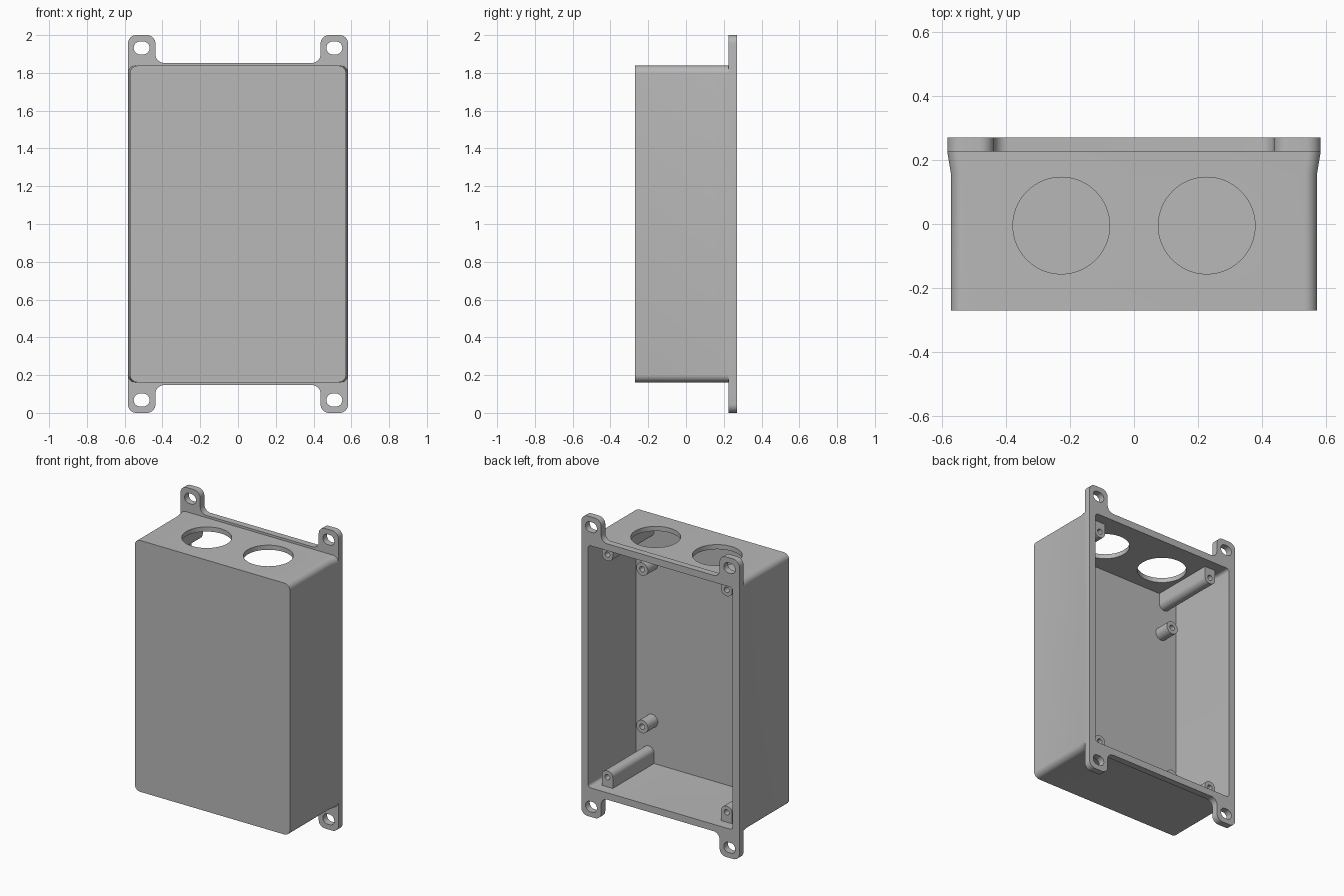
import bpy, bmesh
from math import cos, sin, pi

if "Cube" in bpy.data.objects:
    bpy.data.objects.remove(bpy.data.objects["Cube"], do_unlink=True)

grey = bpy.data.materials.new("plain grey")
grey.use_nodes = True
grey.diffuse_color = (0.48, 0.48, 0.48, 1)
grey.node_tree.nodes["Principled BSDF"].inputs["Base Color"].default_value = grey.diffuse_color

FRONT, BACK, MID = -0.27, 0.27, 1.0
FLANGE_Y = 0.226
INNER_X, INNER_Z, INNER_Y = 0.533, 0.807, -0.235


def rounded(corners, steps=8):
    """Outline from right-angle corners (x, z, radius)."""
    out = []
    for i, (x, z, r) in enumerate(corners):
        if r == 0:
            out.append((x, z))
            continue
        dirs = []
        for nx, nz, _ in (corners[i - 1], corners[(i + 1) % len(corners)]):
            length = ((nx - x) ** 2 + (nz - z) ** 2) ** 0.5
            dirs.append(((nx - x) / length, (nz - z) / length))
        (ax, az), (bx, bz) = dirs
        for k in range(steps + 1):
            c, s = 1 - cos(k / steps * pi / 2), 1 - sin(k / steps * pi / 2)
            out.append((x + r * (bx * c + ax * s), z + r * (bz * c + az * s)))
    return out


def rect(hx, hz, r, cx=0, cz=MID):
    return rounded([(cx + hx, cz - hz, r), (cx + hx, cz + hz, r),
                    (cx - hx, cz + hz, r), (cx - hx, cz - hz, r)])


def circle(cx, cz, r, n=32):
    return [(cx + r * cos(2 * pi * k / n), cz + r * sin(2 * pi * k / n)) for k in range(n)]


def loft(name, sections, axis="y"):
    """Closed solid through (depth, outline) sections, along y or z."""
    bm = bmesh.new()
    rings = []
    for d, pts in sections:
        rings.append([bm.verts.new((u, d, v) if axis == "y" else (u, v, d)) for u, v in pts])
    n = len(rings[0])
    for a, b in zip(rings, rings[1:]):
        for i in range(n):
            j = (i + 1) % n
            bm.faces.new((a[i], a[j], b[j], b[i]))
    bm.faces.new(rings[0])
    bm.faces.new(rings[-1])
    bmesh.ops.recalc_face_normals(bm, faces=bm.faces[:])
    mesh = bpy.data.meshes.new(name)
    bm.to_mesh(mesh)
    bm.free()
    mesh.materials.append(grey)
    obj = bpy.data.objects.new(name, mesh)
    bpy.context.collection.objects.link(obj)
    return obj


def combine(obj, other, operation):
    mod = obj.modifiers.new(operation.lower(), "BOOLEAN")
    mod.operation, mod.solver, mod.object = operation, "EXACT", other
    bpy.context.view_layer.objects.active = obj
    bpy.ops.object.modifier_apply(modifier=mod.name)
    bpy.data.objects.remove(other, do_unlink=True)


def smooth(obj):
    bpy.ops.object.select_all(action="DESELECT")
    obj.select_set(True)
    bpy.context.view_layer.objects.active = obj
    bpy.ops.object.shade_smooth_by_angle(angle=0.5)


# Box body, flaring at the sides toward the flange
body = rect(0.572, 0.838, 0.04)
flare = rect(0.583, 0.838, 0.04)
box = loft("box_shell", [(FRONT, body), (0.16, body), (FLANGE_Y, flare),
                         (0.245, rect(0.575, 0.838, 0.04))])

# Mounting flange with four ears
W, E, T, R = 0.583, 0.437, 0.853, 0.045
upper = [(W, MID), (E, MID), (E, T), (-E, T), (-E, MID), (-W, MID)]
corners = [(x, MID + z, R) for x, z in upper] + [(-x, MID - z, R) for x, z in upper]
flange = loft("flange", [(FLANGE_Y, rounded(corners)), (BACK, rounded(corners))])
combine(box, flange, "UNION")

# Hollow interior, open at the back
inner = rect(INNER_X, INNER_Z, 0.02)
combine(box, loft("cavity", [(INNER_Y, inner), (BACK + 0.1, inner)]), "DIFFERENCE")

# Slots in the ears and round openings in the top
for sx in (-1, 1):
    for sz in (-1, 1):
        slot = rect(0.042, 0.034, 0.033, sx * 0.51, MID + sz * 0.932)
        combine(box, loft("slot", [(0.15, slot), (0.35, slot)]), "DIFFERENCE")
    ring = circle(sx * 0.227, -0.005, 0.151, 64)
    combine(box, loft("opening", [(1.7, ring), (1.95, ring)], "z"), "DIFFERENCE")
smooth(box)

# Short bosses on the front wall and long screw posts on the floor and ceiling
for sx, side in ((1, "left"), (-1, "right")):
    for sz, level in ((1, "upper"), (-1, "lower")):
        bx, bz = sx * 0.415, MID + sz * 0.525
        ring, bore = circle(bx, bz, 0.043), circle(bx, bz, 0.018)
        boss = loft(f"{level}_{side}_boss", [(INNER_Y - 0.01, ring), (-0.13, ring)])
        combine(boss, loft("bore", [(-0.22, bore), (0, bore)]), "DIFFERENCE")
        smooth(boss)

        px, wall, tip = sx * 0.44, MID + sz * 0.82, MID + sz * 0.7
        shape = rounded([(px - 0.04, wall, 0), (px + 0.04, wall, 0),
                         (px + 0.04, tip, 0.038), (px - 0.04, tip, 0.038)])
        bore = circle(px, MID + sz * 0.742, 0.018)
        post = loft(f"{level}_{side}_post", [(INNER_Y - 0.01, shape), (0.2, shape)])
        combine(post, loft("bore", [(0.02, bore), (0.3, bore)]), "DIFFERENCE")
        smooth(post)
